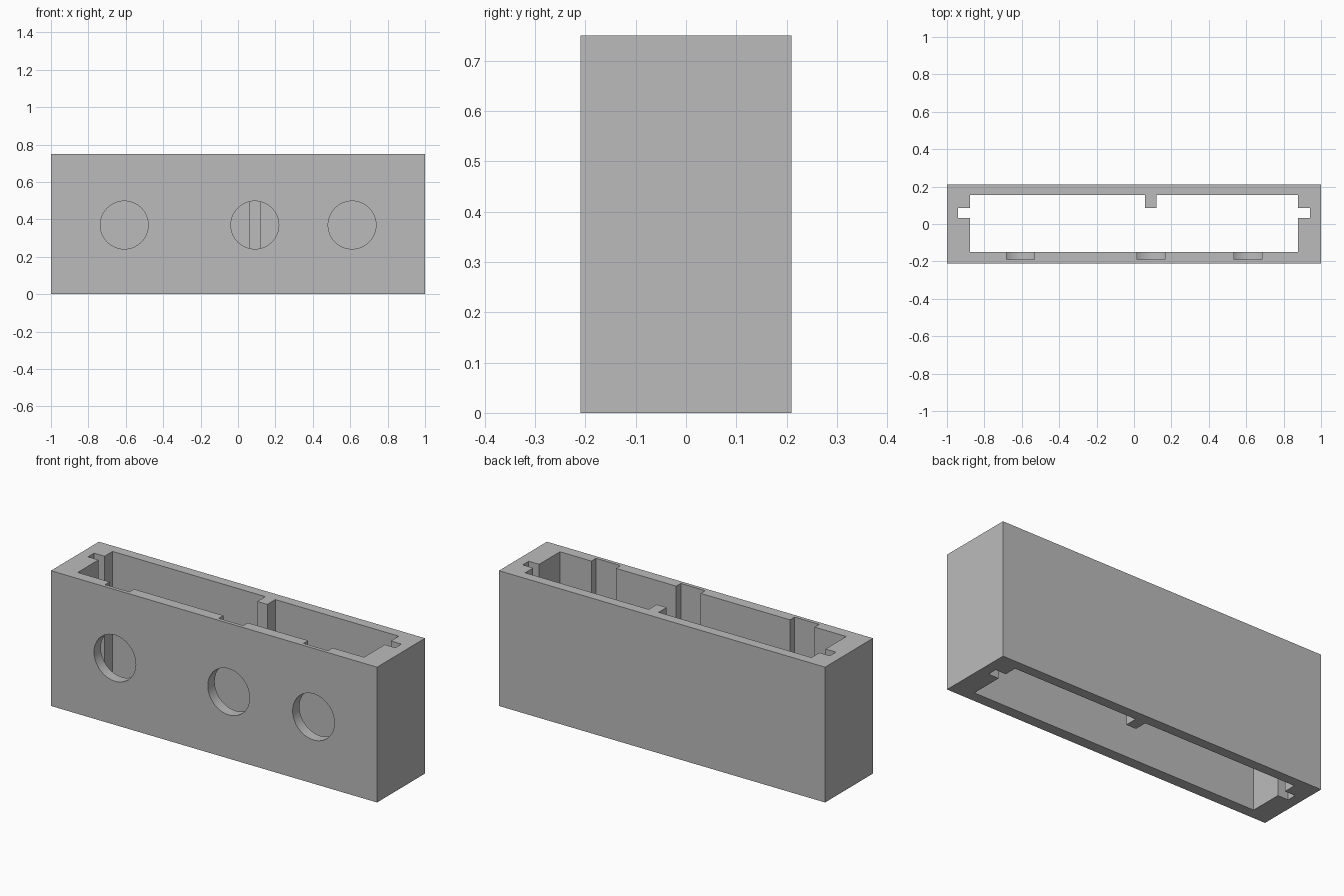
import bpy
import bmesh
from mathutils import Matrix, Vector

default = bpy.data.objects.get("Cube")
if default:
    bpy.data.objects.remove(default, do_unlink=True)

HEIGHT, HALF_DEPTH = 0.75, 0.21
HOLE_Z, HOLE_RADIUS = 0.37, 0.128
HOLE_XS = (-0.608, 0.09, 0.61)

grey = bpy.data.materials.new("plain grey")
grey.use_nodes = True
colour = (0.5, 0.5, 0.5, 1)
grey.diffuse_color = colour
grey.node_tree.nodes["Principled BSDF"].inputs["Base Color"].default_value = colour


def make_object(name, bm):
    bmesh.ops.recalc_face_normals(bm, faces=bm.faces)
    mesh = bpy.data.meshes.new(name)
    bm.to_mesh(mesh)
    bm.free()
    mesh.materials.append(grey)
    obj = bpy.data.objects.new(name, mesh)
    bpy.context.collection.objects.link(obj)
    return obj


def prism(name, outline, bottom, top):
    bm = bmesh.new()
    face = bm.faces.new([bm.verts.new((x, y, bottom)) for x, y in outline])
    extruded = bmesh.ops.extrude_face_region(bm, geom=[face])["geom"]
    verts = [v for v in extruded if isinstance(v, bmesh.types.BMVert)]
    bmesh.ops.translate(bm, verts=verts, vec=Vector((0, 0, top - bottom)))
    return make_object(name, bm)


def rectangle(x0, x1, y0, y1):
    return [(x0, y0), (x1, y0), (x1, y1), (x0, y1)]


def cylinder_along_y(name, x, z, radius, y0, y1):
    bm = bmesh.new()
    matrix = Matrix.Translation((x, (y0 + y1) / 2, z)) @ Matrix.Rotation(1.5707963, 4, "X")
    bmesh.ops.create_cone(bm, cap_ends=True, segments=64, radius1=radius,
                          radius2=radius, depth=y1 - y0, matrix=matrix)
    return make_object(name, bm)


def cut(target, cutter):
    cutter.hide_render = True
    mod = target.modifiers.new("cut", "BOOLEAN")
    mod.operation = "DIFFERENCE"
    mod.solver = "EXACT"
    mod.object = cutter
    bpy.context.view_layer.objects.active = target
    bpy.ops.object.modifier_apply(modifier=mod.name)
    bpy.data.objects.remove(cutter, do_unlink=True)


# Outer block
housing = prism("housing", rectangle(-1, 1, -HALF_DEPTH, HALF_DEPTH), 0, HEIGHT)

# Open cavity with a slot in each end wall and a rib on the back wall
end_wall = [(0.878, -0.15), (0.878, 0.032), (0.942, 0.032),
            (0.942, 0.085), (0.878, 0.085), (0.878, 0.155)]
rib = [(0.12, 0.155), (0.12, 0.085), (0.059, 0.085), (0.059, 0.155)]
cavity = end_wall + rib + [(-x, y) for x, y in reversed(end_wall)]
cut(housing, prism("cavity_cutter", cavity, -0.1, HEIGHT + 0.1))

# Round front holes, each with a channel on the inside running up to the rim
for x in HOLE_XS:
    cut(housing, cylinder_along_y("hole_cutter", x, HOLE_Z, HOLE_RADIUS, -0.3, -0.05))
    channel = rectangle(x - 0.075, x + 0.075, -0.19, -0.1)
    cut(housing, prism("channel_cutter", channel, HOLE_Z, HEIGHT + 0.1))

# Smooth hole walls, sharp edges elsewhere
bpy.ops.object.select_all(action="DESELECT")
housing.select_set(True)
bpy.context.view_layer.objects.active = housing
bpy.ops.object.shade_smooth_by_angle(angle=0.5)
